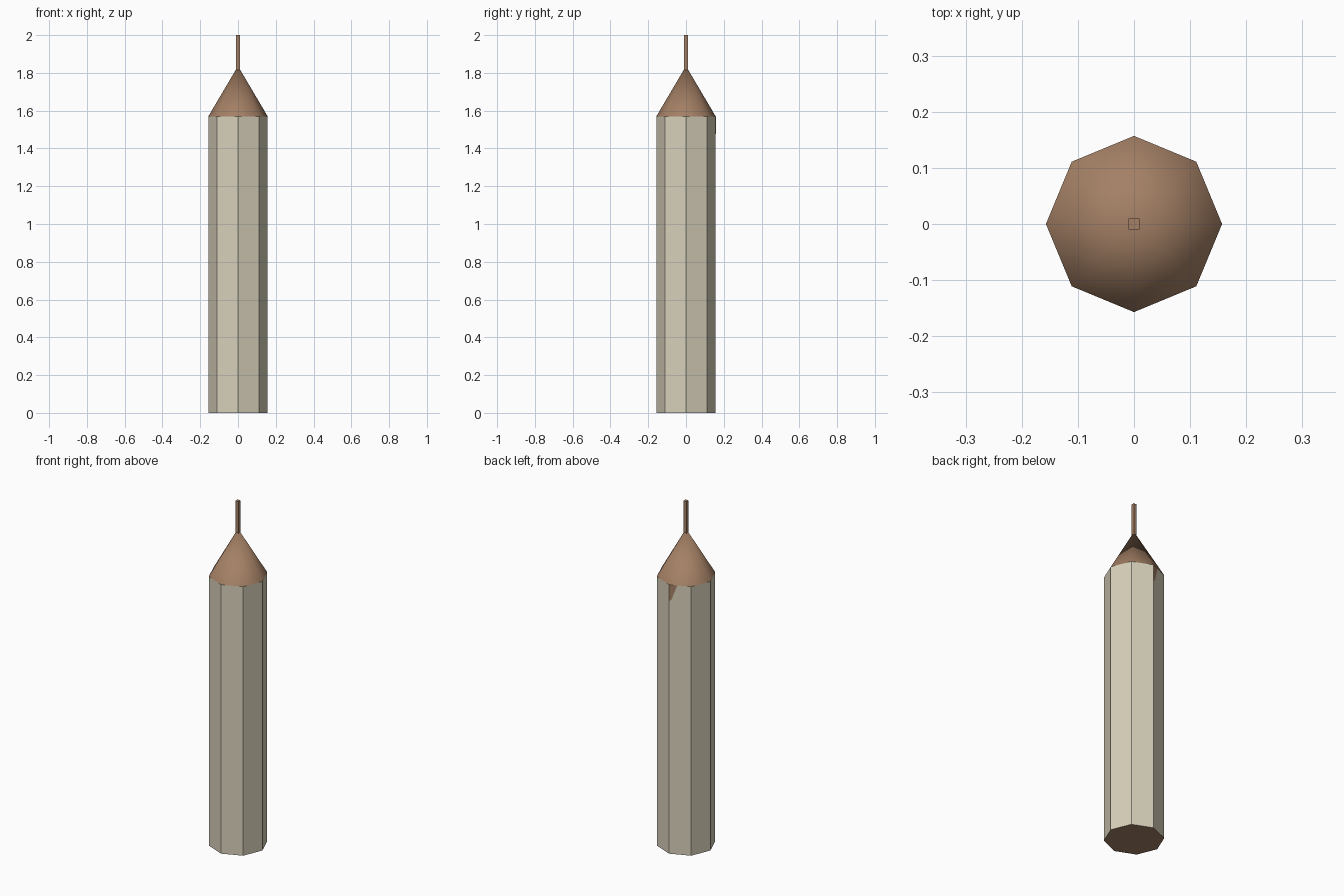
import bpy, bmesh
from math import sin, cos, pi
from mathutils import Vector

cube = bpy.data.objects.get("Cube")
if cube:
    bpy.data.objects.remove(cube)

RADIUS, SHOULDER, APEX, TOP = 0.157, 1.57, 1.836, 2.0
SIDES = 8


def material(name, rgb):
    m = bpy.data.materials.new(name)
    m.use_nodes = True
    m.diffuse_color = (*rgb, 1)
    m.node_tree.nodes["Principled BSDF"].inputs["Base Color"].default_value = (*rgb, 1)
    return m


cream = material("cream_paint", (0.68, 0.63, 0.49))
wood = material("brown_wood", (0.37, 0.215, 0.13))


def make_object(name, bm, *mats):
    bmesh.ops.recalc_face_normals(bm, faces=bm.faces)
    mesh = bpy.data.meshes.new(name)
    bm.to_mesh(mesh)
    bm.free()
    for m in mats:
        mesh.materials.append(m)
    obj = bpy.data.objects.new(name, mesh)
    bpy.context.collection.objects.link(obj)
    return obj


def corner(i, z):
    a = 2 * pi * i / SIDES
    return Vector((RADIUS * cos(a), RADIUS * sin(a), z))


# Faceted barrel with a bare wood end, and a smooth cone on its shoulder
bm = bmesh.new()
low = [bm.verts.new(corner(i, 0)) for i in range(SIDES)]
high = [bm.verts.new(corner(i, SHOULDER)) for i in range(SIDES)]
tip = bm.verts.new((0, 0, APEX))
bm.faces.new(low[::-1]).material_index = 1
for i in range(SIDES):
    j = (i + 1) % SIDES
    bm.faces.new((low[i], low[j], high[j], high[i]))
    slope = bm.faces.new((high[i], high[j], tip))
    slope.material_index = 1
    slope.smooth = True
    bm.edges.get((high[i], high[j])).smooth = False
make_object("barrel_and_cone", bm, cream, wood)

# Thin square lead
bm = bmesh.new()
bmesh.ops.create_cube(bm, size=1)
base = SHOULDER + 0.23
for v in bm.verts:
    v.co = (v.co.x * 0.02, v.co.y * 0.02, TOP if v.co.z > 0 else base)
make_object("lead", bm, wood)

# Small bare wood chip on one back facet, just under the cone
start, end = corner(2, SHOULDER), corner(3, SHOULDER)
along = (end - start).normalized()
out = Vector((start.x + end.x, start.y + end.y, 0)).normalized()
bm = bmesh.new()
outline = [(0, 0), (0.046, 0), (0.028, -0.045), (0.015, -0.085), (0, -0.095)]
chip = bm.faces.new([bm.verts.new(start + along * u + Vector((0, 0, v)) + out * 0.001)
                     for u, v in outline])
chip.normal_update()
if chip.normal.dot(out) < 0:
    chip.normal_flip()
mesh = bpy.data.meshes.new("wood_chip")
bm.to_mesh(mesh)
bm.free()
mesh.materials.append(wood)
bpy.context.collection.objects.link(bpy.data.objects.new("wood_chip", mesh))
